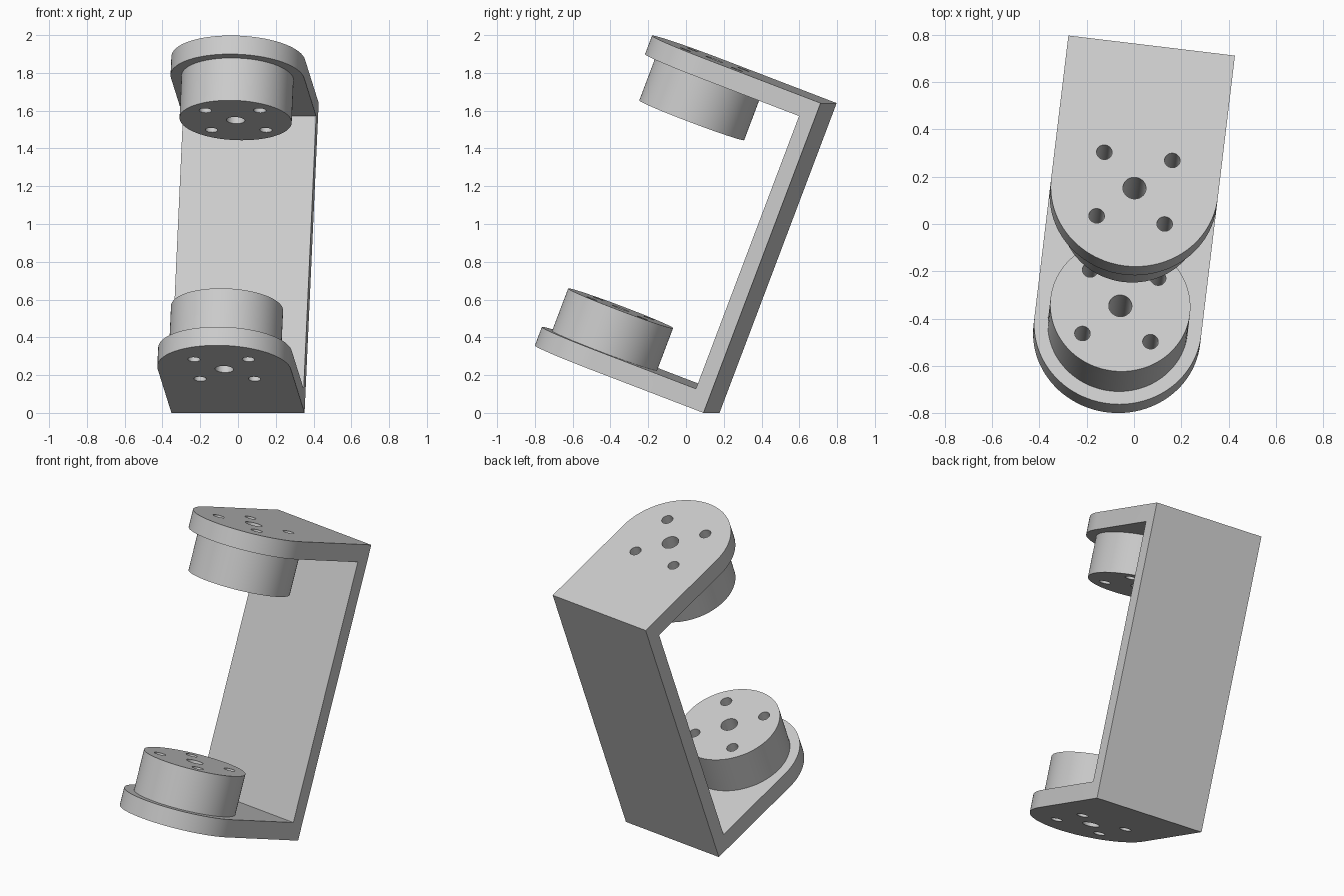
import bpy, bmesh
from math import sin, cos, pi, radians
from mathutils import Matrix, Vector

if "Cube" in bpy.data.objects:
    bpy.data.objects.remove(bpy.data.objects["Cube"], do_unlink=True)

# Dimensions in the bracket's own frame: origin at the lower rear edge
HALF = 0.355           # half width and tip radius
REACH = 0.65           # rear face to hole centre
HEIGHT = 1.755
BACK, ARM = 0.083, 0.105
BOSS_R, BOSS_H = 0.297, 0.24
POSE = (Matrix.Translation((0, 0.135, 0))
        @ Matrix.Rotation(radians(-6.87), 4, 'Z')
        @ Matrix.Rotation(radians(-20.85), 4, 'X'))

grey = bpy.data.materials.new("light grey")
grey.use_nodes = True
colour = (0.6, 0.6, 0.6, 1)
grey.diffuse_color = colour
grey.node_tree.nodes["Principled BSDF"].inputs["Base Color"].default_value = colour


def prism(bm, points, sweep):
    """Closed prism: a polygon extruded along a vector."""
    face = bm.faces.new([bm.verts.new(p) for p in points])
    out = bmesh.ops.extrude_face_region(bm, geom=[face])
    moved = [v for v in out["geom"] if isinstance(v, bmesh.types.BMVert)]
    bmesh.ops.translate(bm, verts=moved, vec=Vector(sweep))


def arc(x, y, r, z, start, end, steps):
    angles = [start + (end - start) * i / steps for i in range(steps + 1)]
    return [(x + r * cos(a), y + r * sin(a), z) for a in angles]


def make(name, prisms):
    bm = bmesh.new()
    for points, sweep in prisms:
        prism(bm, points, sweep)
    bmesh.ops.recalc_face_normals(bm, faces=bm.faces)
    mesh = bpy.data.meshes.new(name)
    bm.to_mesh(mesh)
    bm.free()
    mesh.materials.append(grey)
    ob = bpy.data.objects.new(name, mesh)
    bpy.context.collection.objects.link(ob)
    ob.matrix_world = POSE
    return ob


def circle(x, y, r, z, steps):
    return arc(x, y, r, z, 0, 2 * pi, steps)[:-1]


def select(ob):
    bpy.ops.object.select_all(action='DESELECT')
    ob.select_set(True)
    bpy.context.view_layer.objects.active = ob


def cut(ob, cutter, operation):
    mod = ob.modifiers.new(operation, 'BOOLEAN')
    mod.object, mod.operation, mod.solver = cutter, operation, 'EXACT'
    select(ob)
    bpy.ops.object.modifier_apply(modifier=mod.name)


# Bracket: C-shaped side profile swept across the width
tip = -REACH - HALF - 0.1
profile = [(0, 0), (tip, 0), (tip, ARM), (-BACK, ARM),
           (-BACK, HEIGHT - ARM), (tip, HEIGHT - ARM), (tip, HEIGHT), (0, HEIGHT)]
bracket = make("bracket", [([(-HALF - 0.05, y, z) for y, z in profile],
                            (2 * HALF + 0.1, 0, 0))])

# Plan outline with rounded tips trims the bracket
plan = arc(0, -REACH, HALF, -0.1, pi, 2 * pi, 48)
plan += [(HALF, 0.1, -0.1), (-HALF, 0.1, -0.1)]
trim = make("tip_cutter", [(plan, (0, 0, HEIGHT + 0.2))])

# Centre hole and four screw holes
spots = [(0, 0, 0.049)] + [(sx * 0.145, sy * 0.145, 0.033)
                           for sx in (-1, 1) for sy in (-1, 1)]
holes = make("hole_cutter", [(circle(x, y - REACH, r, -0.2, 32), (0, 0, HEIGHT + 0.4))
                             for x, y, r in spots])

# Round bosses facing each other on the two arms
bosses = [make(name, [(circle(0, -REACH, BOSS_R, z, 96), (0, 0, BOSS_H))])
          for name, z in (("lower_boss", ARM), ("upper_boss", HEIGHT - ARM - BOSS_H))]

for helper in (trim, holes):
    helper.hide_render = True
bpy.context.view_layer.update()
cut(bracket, trim, 'INTERSECT')
for part in [bracket] + bosses:
    cut(part, holes, 'DIFFERENCE')
    select(part)
    bpy.ops.object.shade_smooth_by_angle(angle=radians(30))
for helper in (trim, holes):
    bpy.data.objects.remove(helper, do_unlink=True)
